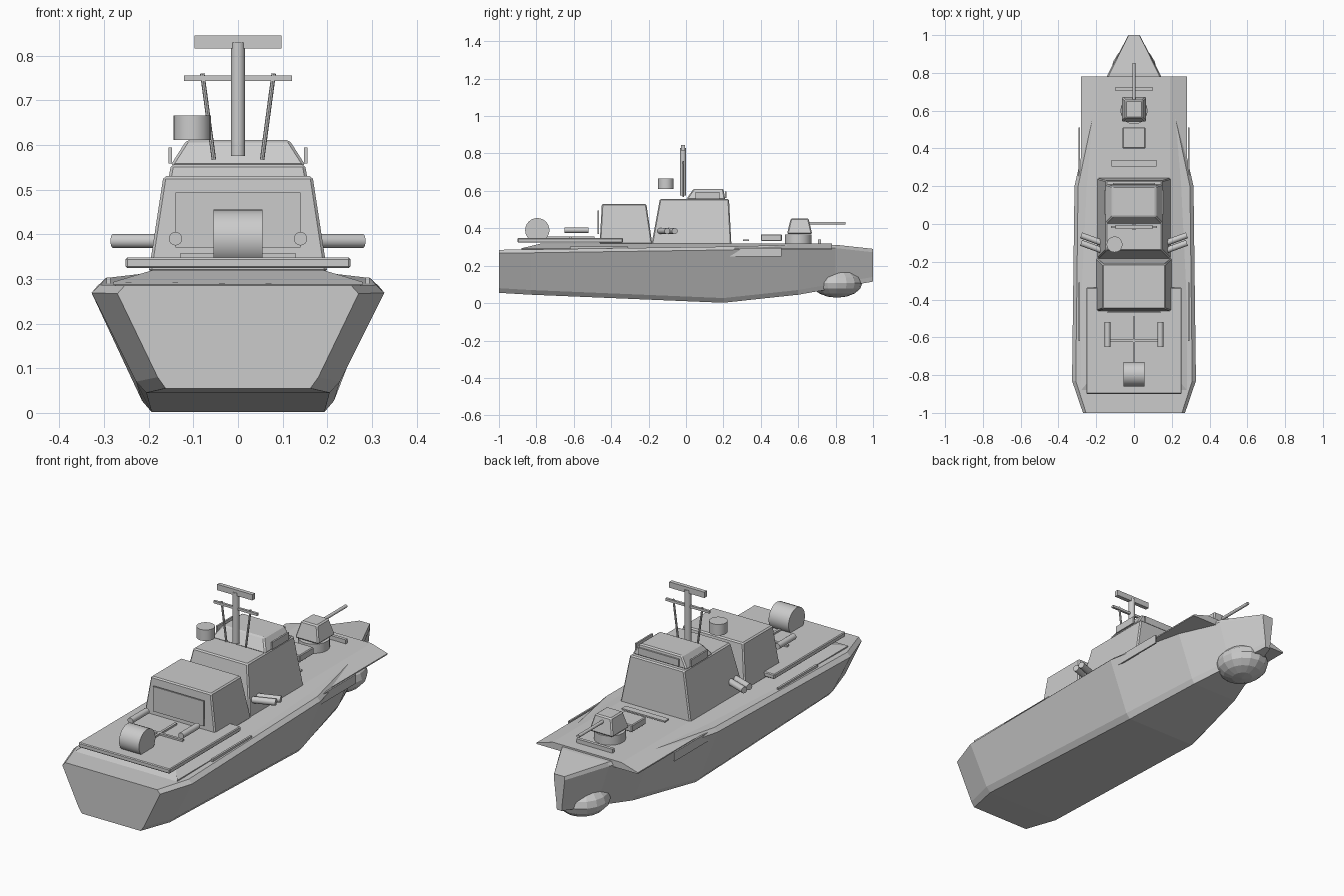
import bpy, bmesh, math
from mathutils import Vector

old = bpy.data.objects.get("Cube")
if old:
    bpy.data.objects.remove(old)

GREY = (0.6, 0.6, 0.6, 1)
paint = bpy.data.materials.new("naval_grey")
paint.use_nodes = True
paint.diffuse_color = GREY
paint.node_tree.nodes["Principled BSDF"].inputs["Base Color"].default_value = GREY


def finish(name, bm, bevel=0, smooth=False):
    bmesh.ops.recalc_face_normals(bm, faces=bm.faces)
    mesh = bpy.data.meshes.new(name)
    bm.to_mesh(mesh)
    bm.free()
    mesh.materials.append(paint)
    ob = bpy.data.objects.new(name, mesh)
    bpy.context.collection.objects.link(ob)
    if bevel:
        mod = ob.modifiers.new("bevel", "BEVEL")
        mod.width = bevel
        mod.segments = 1
    if smooth:
        bpy.ops.object.select_all(action="DESELECT")
        ob.select_set(True)
        bpy.context.view_layer.objects.active = ob
        bpy.ops.object.shade_smooth_by_angle(angle=math.radians(35))
    return ob


def loft(name, rings, bevel=0):
    """Skin a list of matching closed rings and cap both ends."""
    bm = bmesh.new()
    loops = [[bm.verts.new(p) for p in ring] for ring in rings]
    n = len(loops[0])
    for a, b in zip(loops, loops[1:]):
        for i in range(n):
            j = (i + 1) % n
            bm.faces.new((a[i], a[j], b[j], b[i]))
    bm.faces.new(loops[0])
    bm.faces.new(loops[-1])
    return finish(name, bm, bevel)


def rect(x, y0, y1, z):
    return [(-x, y0, z), (x, y0, z), (x, y1, z), (-x, y1, z)]


def house(name, base, top, bevel=0.006):
    """Tapered block; base and top are (half width, y0, y1, z)."""
    return loft(name, [rect(*base), rect(*top)], bevel)


def box(name, x0, x1, y0, y1, z0, z1, bevel=0):
    ring = lambda z: [(x0, y0, z), (x1, y0, z), (x1, y1, z), (x0, y1, z)]
    return loft(name, [ring(z0), ring(z1)], bevel)


def rod(name, a, b, r, sides=16):
    a, b = Vector(a), Vector(b)
    bm = bmesh.new()
    bmesh.ops.create_cone(bm, cap_ends=True, segments=sides, radius1=r, radius2=r, depth=(b - a).length)
    turn = Vector((0, 0, 1)).rotation_difference(b - a).to_matrix()
    bmesh.ops.rotate(bm, verts=bm.verts, matrix=turn)
    bmesh.ops.translate(bm, verts=bm.verts, vec=(a + b) / 2)
    return finish(name, bm, smooth=True)


# Hull: stations of y, sheer half width, deck z, bottom half width, bottom z
stations = [
    (-1.0, .27, .285, .18, .055),
    (-.83, .328, .287, .228, .045),
    (.2, .315, .302, .215, .002),
    (.6, .225, .312, .14, .045),
    (.8, .135, .312, .075, .08),
    (1.0, .03, .29, .015, .115),
]
rings = []
for y, w, z, b, low in stations:
    half = [(b * .9, low), (b, low + .025), (w, z - .018), (w * .94, z)]
    rings.append([(x, y, h) for x, h in half] + [(-x, y, h) for x, h in reversed(half)])
loft("hull", rings)

# Raised deck with sloping sides that stick out past the bow flare
deck = [(-.28, .287), (.28, .287), (.28, .293), (.19, .32), (-.19, .32), (-.28, .293)]
loft("raised_deck", [[(x, y + (.11 if z > .3 and y < 0 else 0), z) for x, z in deck] for y in (-.88, .78)])

# Sonar bulb under the bow
bm = bmesh.new()
bmesh.ops.create_uvsphere(bm, u_segments=16, v_segments=8, radius=1)
bmesh.ops.scale(bm, verts=bm.verts, vec=(.12, .135, .078))
bmesh.ops.translate(bm, verts=bm.verts, vec=(0, .807, .107))
finish("sonar_bulb", bm)

# Superstructure
house("hangar", (.2, -.462, -.18, .315), (.167, -.45, -.212, .53))
house("bridge", (.195, -.185, .243, .31), (.15, -.14, .23, .556))
house("wheelhouse", (.152, 0, .21, .553), (.115, .04, .2, .611))
box("hangar_door", -.14, .14, -.472, -.464, .37, .494)
box("front_window", -.11, .11, .208, .216, .562, .597)

# Flight pad with markings
box("flight_pad", -.252, .252, -.9, -.337, .324, .348, .004)
box("pad_line_long", -.006, .006, -.75, -.49, .348, .357)
box("pad_line_cross", -.13, .13, -.625, -.612, .348, .357)
rod("aft_drum", (-.055, -.795, .39), (.055, -.795, .39), .065, 24)

# Parts repeated on both sides
for side, s in (("left", 1), ("right", -1)):
    def pair(name, x0, x1, *rest):
        box(side + "_" + name, min(s * x0, s * x1), max(s * x0, s * x1), *rest)
    pair("window", .148, .156, .05, .18, .558, .594)
    pair("bow_plate", .286, .294, .22, .51, .25, .295)
    pair("deck_rail", .285, .295, -.62, -.31, .27, .303)
    rod(side + "_pad_tube", (s * .14, -.65, .39), (s * .14, -.52, .39), .015)
    for i, y in enumerate((-.1, -.14)):
        rod(f"{side}_torpedo_tube_{i + 1}", (s * .17, y, .385), (s * .28, y + .04, .385), .016)
    rod(side + "_mast_brace", (s * .054, -.015, .567), (s * .08, -.015, .76), .005, 8)

# Mast, antennas and radome
rod("mast", (0, -.016, .575), (0, -.016, .83), .016)
box("mast_yard", -.121, .121, -.022, -.01, .743, .755)
box("mast_radar", -.097, .097, -.026, -.006, .816, .845)
rod("radome", (-.103, -.108, .611), (-.103, -.108, .666), .042, 20)

# Foredeck gun and fittings
rod("gun_base", (0, .6, .315), (0, .6, .366), .072, 20)
house("gun_turret", (.066, .54, .675, .37), (.045, .56, .655, .453))
rod("gun_barrel", (0, .65, .427), (0, .852, .427), .008, 12)
box("foredeck_hatch", -.06, .06, .4, .512, .332, .368, .004)
box("breakwater", -.12, .12, .305, .338, .332, .339)
box("bow_bar", -.1, .1, .707, .723, .32, .34)
